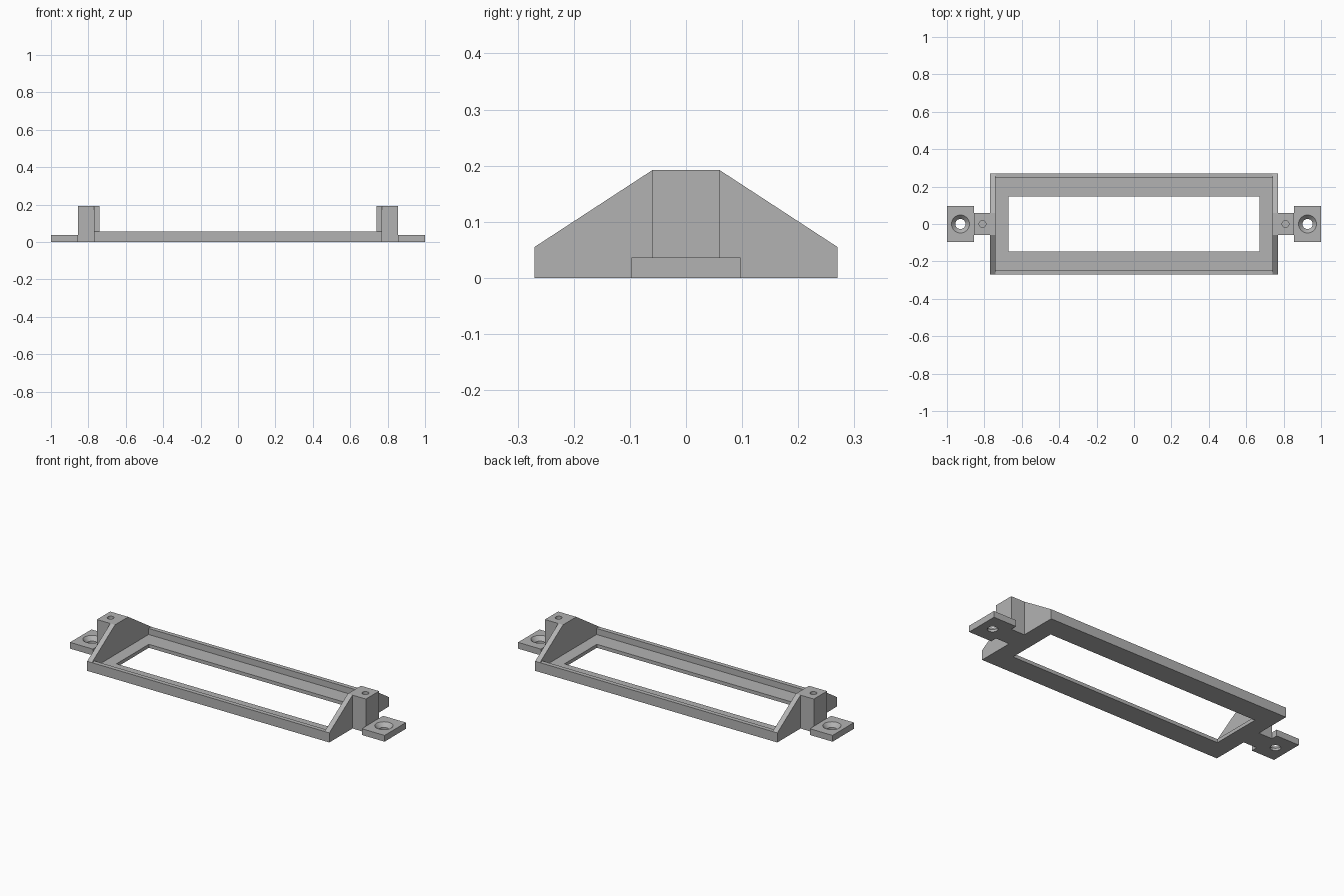
import bpy
import bmesh

if "Cube" in bpy.data.objects:
    bpy.data.objects.remove(bpy.data.objects["Cube"], do_unlink=True)

grey = bpy.data.materials.new("plain grey")
grey.use_nodes = True
grey.diffuse_color = (0.45, 0.45, 0.45, 1)
grey.node_tree.nodes["Principled BSDF"].inputs["Base Color"].default_value = (0.45, 0.45, 0.45, 1)


def add_object(name, bm):
    bmesh.ops.recalc_face_normals(bm, faces=bm.faces)
    mesh = bpy.data.meshes.new(name)
    bm.to_mesh(mesh)
    bm.free()
    mesh.materials.append(grey)
    obj = bpy.data.objects.new(name, mesh)
    bpy.context.collection.objects.link(obj)
    return obj


def prism(name, points, offset):
    """Extrude a flat outline by an offset vector."""
    bm = bmesh.new()
    face = bm.faces.new([bm.verts.new(p) for p in points])
    moved = bmesh.ops.extrude_face_region(bm, geom=[face])["geom"]
    verts = [g for g in moved if isinstance(g, bmesh.types.BMVert)]
    bmesh.ops.translate(bm, verts=verts, vec=offset)
    return add_object(name, bm)


def block(name, x0, x1, y, z0, z1):
    """Box from x0 to x1, symmetric in y."""
    return prism(name, [(x0, -y, z0), (x1, -y, z0), (x1, y, z0), (x0, y, z0)], (0, 0, z1 - z0))


def cone(name, x, z0, z1, r0, r1):
    bm = bmesh.new()
    bmesh.ops.create_cone(bm, cap_ends=True, segments=32, radius1=r0, radius2=r1, depth=z1 - z0)
    bmesh.ops.translate(bm, verts=bm.verts, vec=(x, 0, (z0 + z1) / 2))
    return add_object(name, bm)


def combine(target, other, operation):
    mod = target.modifiers.new(operation, "BOOLEAN")
    mod.operation, mod.solver, mod.object = operation, "EXACT", other
    bpy.context.view_layer.objects.active = target
    bpy.ops.object.modifier_apply(modifier=mod.name)
    bpy.data.objects.remove(other, do_unlink=True)


RIM_X, RIM_Y, RIM_Z = 0.77, 0.27, 0.055
BOSS_Y, TOP, TAB_Z = 0.06, 0.192, 0.036
HOLE_X, LEDGE_Z = 0.928, 0.02

# Rectangular frame with a stepped ledge around the opening
frame = block("frame", -RIM_X, RIM_X, RIM_Y, 0, RIM_Z)
combine(frame, block("recess", -0.74, 0.74, 0.245, LEDGE_Z, 0.3), "DIFFERENCE")
combine(frame, block("opening", -0.67, 0.67, 0.147, -0.1, 0.3), "DIFFERENCE")

for s in (-1, 1):
    # Sloped end plate
    outline = [(-RIM_Y, 0), (RIM_Y, 0), (RIM_Y, RIM_Z), (BOSS_Y, TOP), (-BOSS_Y, TOP), (-RIM_Y, RIM_Z)]
    plate = prism("end_plate", [(s * 0.74, y, z) for y, z in outline], (s * 0.03, 0, 0))
    combine(frame, plate, "UNION")
    # Screw boss and mounting tab
    combine(frame, block("boss", s * 0.76, s * 0.855, BOSS_Y, 0, TOP), "UNION")
    combine(frame, block("tab", s * 0.855, s * 1.0, 0.097, 0, TAB_Z), "UNION")
    # Blind pilot hole, through hole and countersink
    combine(frame, cone("pilot_hole", s * 0.81, 0.08, 0.25, 0.018, 0.018), "DIFFERENCE")
    combine(frame, cone("through_hole", s * HOLE_X, -0.05, 0.1, 0.027, 0.027), "DIFFERENCE")
    combine(frame, cone("countersink", s * HOLE_X, 0.012, TAB_Z + 0.001, 0.026, 0.049), "DIFFERENCE")

frame.name = "mounting_frame"
bpy.ops.object.select_all(action="DESELECT")
frame.select_set(True)
bpy.context.view_layer.objects.active = frame
bpy.ops.object.shade_smooth_by_angle(angle=0.5)
